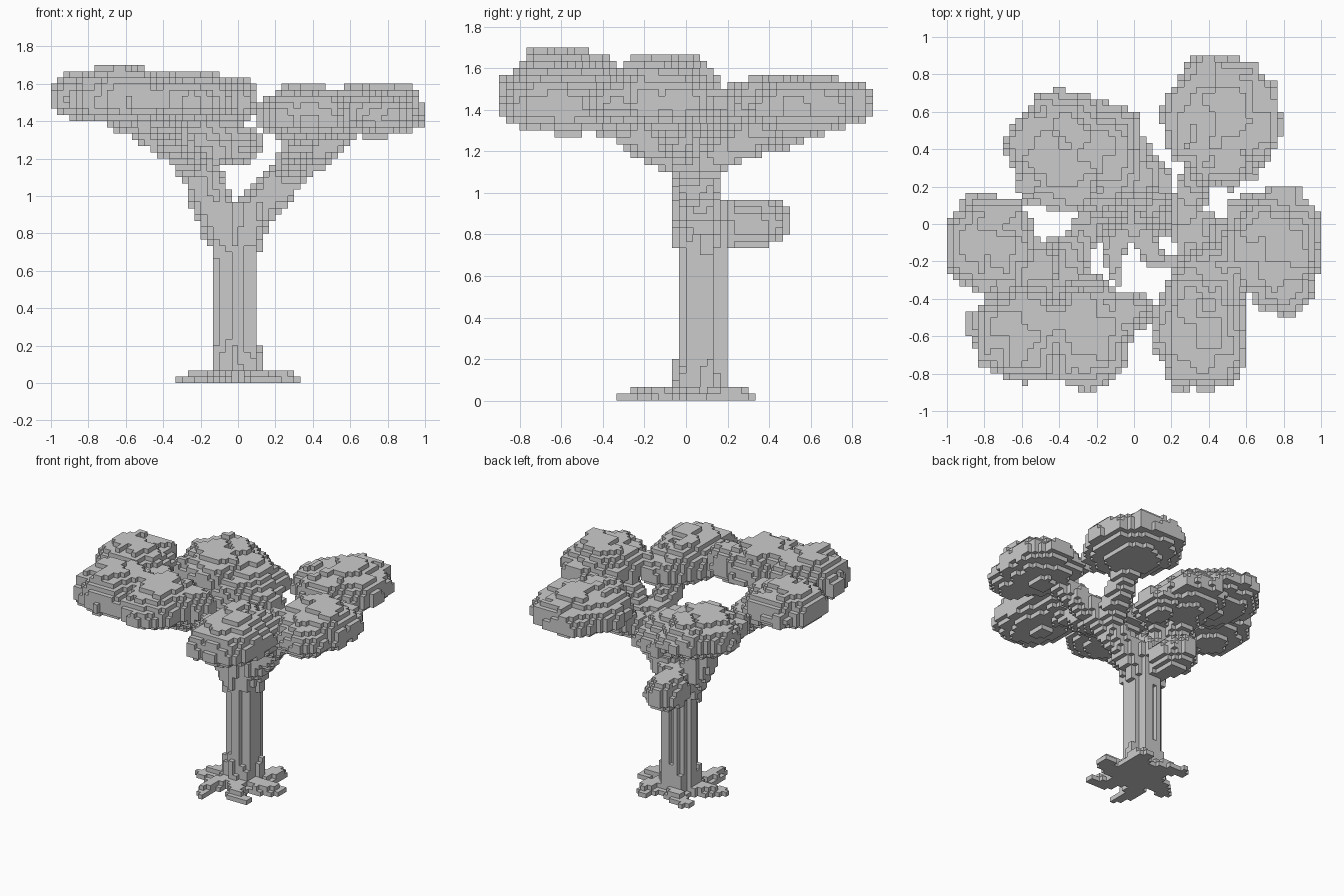
import bpy
import math
from mathutils import Vector, noise

old = bpy.data.objects.get("Cube")
if old:
    bpy.data.objects.remove(old)

V = 1 / 30                      # edge of one block
LIMIT = (30, 27, 51)            # half width, half depth, full height in blocks
parts = {}                      # part name -> set of blocks
owner = set()                   # every block already used

grey = bpy.data.materials.new("plain grey")
grey.use_nodes = True
grey.diffuse_color = (0.6, 0.6, 0.6, 1)
grey.node_tree.nodes["Principled BSDF"].inputs["Base Color"].default_value = grey.diffuse_color


def rough(x, y, z, scale):
    return noise.noise(Vector((x, y, z)) * scale + Vector((0.37, 0.61, 0.23)))


def fill(name, low, high, inside):
    """Add every free block between two corners whose centre passes the test."""
    cells = parts.setdefault(name, set())
    lo = [math.floor(c / V) - 1 for c in low]
    hi = [math.ceil(c / V) + 1 for c in high]
    for i in range(max(lo[0], -LIMIT[0]), min(hi[0], LIMIT[0])):
        for j in range(max(lo[1], -LIMIT[1]), min(hi[1], LIMIT[1])):
            for k in range(max(lo[2], 0), min(hi[2], LIMIT[2])):
                cell = (i, j, k)
                if cell not in owner and inside((i + .5) * V, (j + .5) * V, (k + .5) * V):
                    cells.add(cell)
                    owner.add(cell)


def limb(name, start, end, r0, r1):
    """Tapered limb between two points."""
    a, b = Vector(start), Vector(end)
    d = b - a

    def inside(x, y, z):
        p = Vector((x, y, z))
        t = min(max((p - a).dot(d) / d.length_squared, 0), 1)
        r = r0 + (r1 - r0) * t
        return (p - a - d * t).length < r * (1 + .2 * rough(x, y, z * .5, 9))
    r = max(r0, r1) * 1.2
    fill(name, [min(p, q) - r for p, q in zip(a, b)],
         [max(p, q) + r for p, q in zip(a, b)], inside)


def clump(name, cx, cy, rx, ry, base, top):
    """Leaf clump: slightly bowled underside, stepped lumpy dome on top."""
    def inside(x, y, z):
        d = ((x - cx) / rx) ** 2 + ((y - cy) / ry) ** 2
        d *= 1 + .35 * rough(x, y, 0, 10)
        if d >= 1:
            return False
        ceiling = base + (top - base) * (.4 + .6 * math.sqrt(1 - d)) + .06 * rough(x, y, 2, 8)
        return base + .09 * d < z < min(ceiling, top)
    fill(name, (cx - rx * 1.2, cy - ry * 1.2, base),
         (cx + rx * 1.2, cy + ry * 1.2, top), inside)


# Trunk: ridged column with a flared foot and a widening crown
def trunk(x, y, z):
    angle = math.atan2(y - .08, x + .01)
    r = .113 + .012 * math.sin(angle * 7) + .03 * max(0, 1 - z / .25)
    flare = max(0, (z - .66) / .25)
    return math.hypot((x + .01) / (1 + .6 * flare), (y - .08) / (1 + .2 * flare)) < r


fill("trunk", (-.3, -.2, 0), (.3, .35, .93), trunk)


# Roots: low star of chunky arms
def roots(x, y, z):
    dx, dy = x - .02, y - .03
    d, angle = math.hypot(dx, dy), math.atan2(dy, dx)
    reach = .25 + .09 * math.cos(6 * angle + 1.2 * math.sin(d * 12)) + .06 * rough(x, y, 0, 9)
    return d < reach and z < (2 * V if d < reach - .05 else V)


fill("roots", (-.27, -.3, 0), (.3, .33, .07), roots)

# Branches: two main forks, then one limb to each clump
right_fork, left_fork, front_fork = (.27, .04, 1.11), (-.21, .04, 1.13), (-.31, -.14, 1.24)
limb("left_main_branch", (.06, .07, .88), right_fork, .115, .09)
limb("right_main_branch", (-.08, .07, .84), left_fork, .115, .1)
for name, start, end in (
        ("back_left_branch", right_fork, (.42, .46, 1.37)),
        ("left_branch", right_fork, (.6, -.11, 1.38)),
        ("front_left_branch", right_fork, (.36, -.38, 1.36)),
        ("back_right_branch", left_fork, (-.3, .34, 1.33)),
        ("front_right_branch", left_fork, front_fork),
        ("front_right_branch", front_fork, (-.4, -.48, 1.42)),
        ("right_branch", front_fork, (-.64, -.2, 1.47))):
    limb(name, start, end, .09, .08)
limb("inner_branch", (-.18, .08, 1.23), (-.02, .18, 1.27), .08, .07)
limb("low_branch", (0, .1, .74), (-.06, .3, .8), .06, .05)

# Leaf clumps: centre, radii, underside, top
for name, *shape in (
        ("back_right_leaves", -.39, .38, .29, .32, 1.28, 1.54),
        ("back_right_leaves", -.16, .36, .23, .3, 1.2, 1.46),
        ("back_right_leaves", .0, .26, .14, .2, 1.16, 1.37),
        ("back_left_leaves", .48, .56, .32, .36, 1.29, 1.57),
        ("left_leaves", .74, -.1, .28, .3, 1.31, 1.6),
        ("left_leaves", .79, -.33, .18, .17, 1.32, 1.53),
        ("front_left_leaves", .36, -.55, .26, .36, 1.28, 1.59),
        ("front_left_leaves", .4, -.3, .2, .17, 1.3, 1.54),
        ("front_right_leaves", -.6, -.57, .28, .27, 1.38, 1.7),
        ("front_right_leaves", -.25, -.58, .25, .31, 1.39, 1.68),
        ("front_right_leaves", -.05, -.47, .16, .12, 1.37, 1.64),
        ("right_leaves", -.78, -.11, .26, .26, 1.4, 1.67),
        ("right_leaves", -.52, -.22, .12, .14, 1.39, 1.57),
        ("low_leaves", -.07, .32, .15, .18, .73, .97)):
    clump(name, *shape)

# Build each part from the block sides that face open air
for name, cells in parts.items():
    points, faces = {}, []
    for cell in cells:
        for axis in range(3):
            for side in (0, 1):
                step = list(cell)
                step[axis] += 2 * side - 1
                if tuple(step) in owner:
                    continue
                face = []
                for u, v in ((0, 0), (1, 0), (1, 1), (0, 1)):
                    corner = list(cell)
                    corner[axis] += side
                    corner[(axis + 1) % 3] += u
                    corner[(axis + 2) % 3] += v
                    face.append(points.setdefault(tuple(corner), len(points)))
                faces.append(face if side else face[::-1])
    mesh = bpy.data.meshes.new(name)
    mesh.from_pydata([[c * V for c in p] for p in points], [], faces)
    mesh.materials.append(grey)
    obj = bpy.data.objects.new(name, mesh)
    bpy.context.collection.objects.link(obj)
